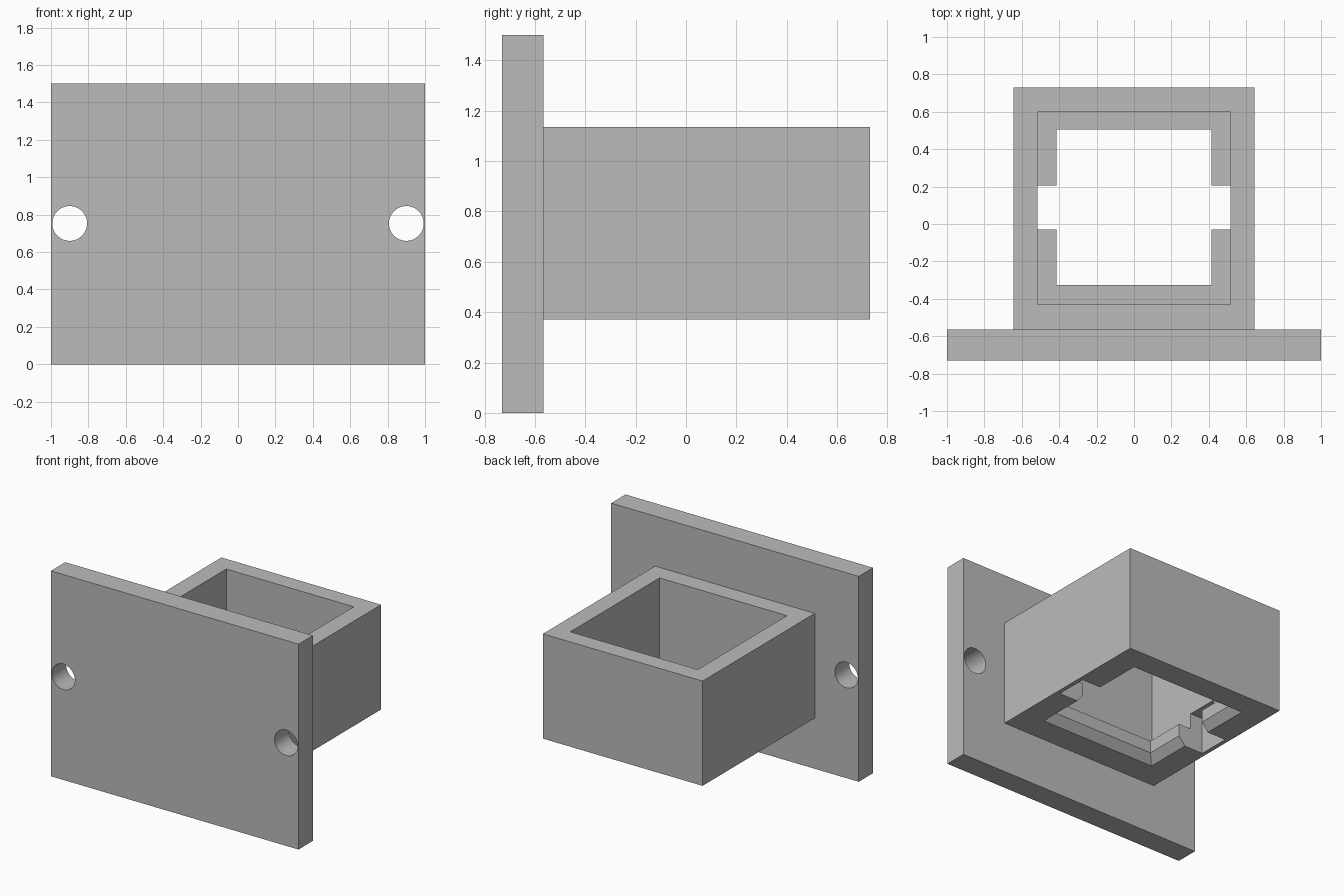
import bpy
import bmesh

default = bpy.data.objects.get("Cube")
if default:
    bpy.data.objects.remove(default, do_unlink=True)

grey = bpy.data.materials.new("plain grey")
grey.use_nodes = True
COLOUR = (0.5, 0.5, 0.5, 1)
grey.diffuse_color = COLOUR
grey.node_tree.nodes["Principled BSDF"].inputs["Base Color"].default_value = COLOUR


def loft(name, rings, closed=False):
    """Join rectangular rings given as (half width, y front, y back, z)."""
    bm = bmesh.new()
    loops = [[bm.verts.new(p) for p in
              ((-w, y0, z), (w, y0, z), (w, y1, z), (-w, y1, z))]
             for w, y0, y1, z in rings]
    pairs = list(zip(loops, loops[1:]))
    if closed:
        pairs.append((loops[-1], loops[0]))
    else:
        bm.faces.new(loops[0])
        bm.faces.new(loops[-1])
    for a, b in pairs:
        for i in range(4):
            j = (i + 1) % 4
            bm.faces.new((a[i], a[j], b[j], b[i]))
    bmesh.ops.recalc_face_normals(bm, faces=bm.faces)
    mesh = bpy.data.meshes.new(name)
    bm.to_mesh(mesh)
    bm.free()
    mesh.materials.append(grey)
    obj = bpy.data.objects.new(name, mesh)
    bpy.context.collection.objects.link(obj)
    return obj


def cut(target, cutter):
    """Subtract the cutter and discard it."""
    mod = target.modifiers.new("cut", "BOOLEAN")
    mod.operation = "DIFFERENCE"
    mod.solver = "EXACT"
    mod.object = cutter
    bpy.ops.object.select_all(action="DESELECT")
    target.select_set(True)
    bpy.context.view_layer.objects.active = target
    bpy.ops.object.modifier_apply(modifier=mod.name)
    bpy.data.objects.remove(cutter, do_unlink=True)


FRONT, BACK, JOINT = -0.73, 0.73, -0.565
BOTTOM, TOP = 0.37, 1.135

# Mounting plate with a screw hole near each side
plate = loft("mounting_plate", [(1, FRONT, JOINT, 0), (1, FRONT, JOINT, 1.5)])
for side in (-1, 1):
    bpy.ops.mesh.primitive_cylinder_add(
        vertices=64, radius=0.093, depth=0.5,
        location=(side * 0.9, JOINT, 0.753), rotation=(1.5708, 0, 0))
    hole = bpy.context.object
    hole.data.materials.append(grey)
    cut(plate, hole)
bpy.ops.object.shade_smooth_by_angle()

# Square socket: outer walls, cavity, retaining lip with chamfered underside
socket = loft("socket", [
    (0.645, JOINT, BACK, BOTTOM),
    (0.645, JOINT, BACK, TOP),
    (0.515, -0.43, 0.60, TOP),
    (0.515, -0.43, 0.60, 0.52),
    (0.415, -0.325, 0.505, 0.52),
    (0.415, -0.325, 0.505, 0.43),
    (0.465, -0.375, 0.555, BOTTOM),
], closed=True)

# Clip pockets through the lip and into both side walls
pocket = loft("pocket_cutter", [(0.615, -0.03, 0.205, 0.2),
                                (0.615, -0.03, 0.205, 0.635)])
cut(socket, pocket)
